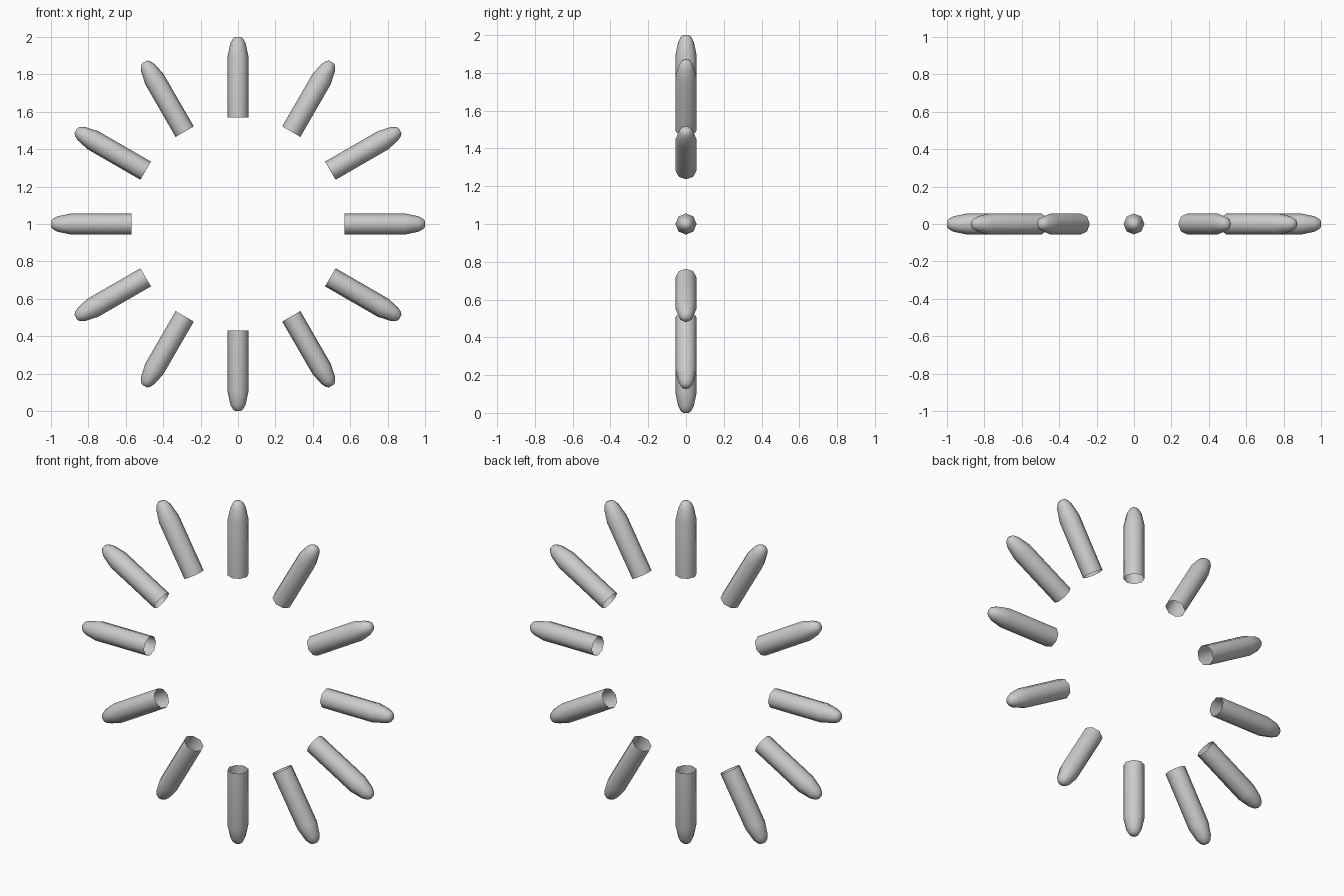
import bpy, bmesh, math
from mathutils import Matrix

if "Cube" in bpy.data.objects:
    bpy.data.objects.remove(bpy.data.objects["Cube"])

SIDES = 8
COUNT = 12
# (distance from ring centre, radius) along one hollow peg, open inner end to tip
PROFILE = [(0.57, 0.056), (0.895, 0.056), (0.965, 0.041), (0.99, 0.028), (1.0, 0.015)]


def make_peg(name, angle):
    bm = bmesh.new()
    rings = []
    for z, r in PROFILE:
        rings.append([bm.verts.new((r * math.cos(2 * math.pi * i / SIDES),
                                    r * math.sin(2 * math.pi * i / SIDES), z))
                      for i in range(SIDES)])
    for a, b in zip(rings, rings[1:]):
        for i in range(SIDES):
            j = (i + 1) % SIDES
            bm.faces.new((a[i], a[j], b[j], b[i]))
    # closed outer tip, inner end stays open
    bm.faces.new(rings[-1])
    # swing into place around the ring centre
    bm.transform(Matrix.Translation((0, 0, 1)) @ Matrix.Rotation(angle, 4, 'Y'))
    mesh = bpy.data.meshes.new(name)
    bm.to_mesh(mesh)
    bm.free()
    obj = bpy.data.objects.new(name, mesh)
    bpy.context.collection.objects.link(obj)
    bpy.context.view_layer.objects.active = obj
    obj.select_set(True)
    return obj


# ring of twelve pegs pointing outwards
for k in range(COUNT):
    make_peg(f"ring_peg_{k + 1}", 2 * math.pi * k / COUNT)
bpy.ops.object.shade_smooth_by_angle(angle=math.radians(50))
